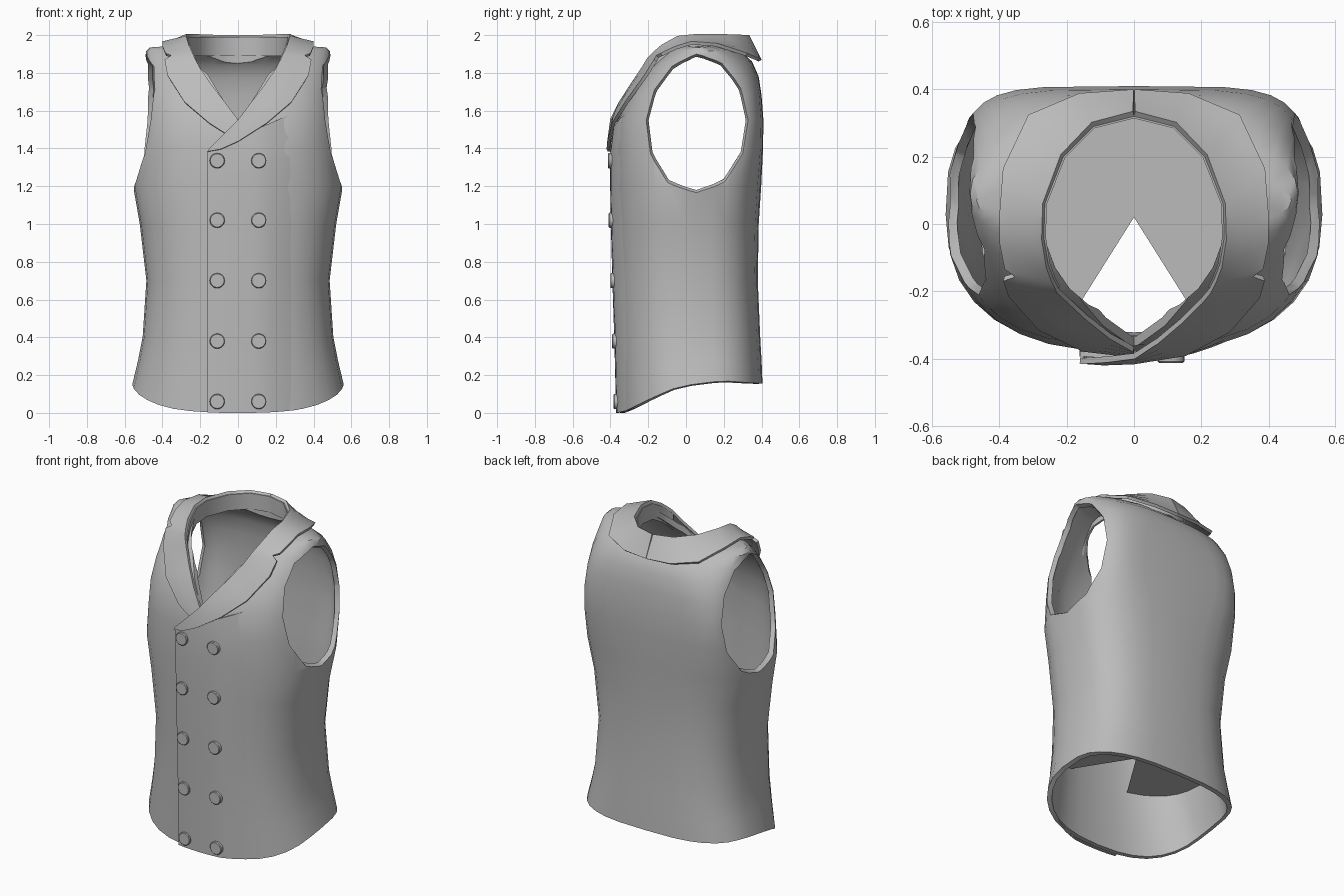
import bpy, bmesh, math
from mathutils import Vector

if "Cube" in bpy.data.objects:
    bpy.data.objects.remove(bpy.data.objects["Cube"])

grey = bpy.data.materials.new("grey_cloth")
grey.diffuse_color = (0.5, 0.5, 0.5, 1)
grey.use_nodes = True
grey.node_tree.nodes["Principled BSDF"].inputs["Base Color"].default_value = grey.diffuse_color


def make(name, verts, faces):
    me = bpy.data.meshes.new(name)
    me.from_pydata([Vector(v) for v in verts], [], faces)
    me.materials.append(grey)
    ob = bpy.data.objects.new(name, me)
    bpy.context.collection.objects.link(ob)
    return ob


def solidify(ob, t, offset):
    m = ob.modifiers.new("thickness", 'SOLIDIFY')
    m.thickness, m.offset = t, offset


def finish(ob, angle=35):
    # bake the modifiers, then smooth with sharp edges kept
    dg = bpy.context.evaluated_depsgraph_get()
    me = bpy.data.meshes.new_from_object(ob.evaluated_get(dg))
    ob.modifiers.clear()
    ob.data = me
    bpy.ops.object.select_all(action='DESELECT')
    ob.select_set(True)
    bpy.context.view_layer.objects.active = ob
    bpy.ops.object.shade_smooth_by_angle(angle=math.radians(angle))


def lerp_table(tab, v):
    if v <= tab[0][0]:
        return tab[0][1:]
    for p, q in zip(tab, tab[1:]):
        if v <= q[0]:
            f = (v - p[0]) / (q[0] - p[0])
            return tuple(a + (b - a) * f for a, b in zip(p[1:], q[1:]))
    return tab[-1][1:]


# torso sections: z, half width, front y, back y, front roundness, back roundness
ROWS = [(0, .56, -.35, .405, 2.4, 3), (.2, .53, -.355, .40, 2.4, 3),
        (.4, .505, -.36, .393, 2.4, 3), (.7, .485, -.37, .38, 2.4, 3),
        (1.0, .52, -.378, .385, 2.4, 3), (1.2, .555, -.382, .398, 2.4, 3.2),
        (1.4, .53, -.38, .408, 2.6, 4.5), (1.55, .515, -.36, .41, 2.8, 5),
        (1.68, .505, -.305, .40, 2.8, 4.5), (1.78, .497, -.235, .385, 2.8, 3.5),
        (1.86, .492, -.16, .35, 2.8, 2.6), (1.915, .487, -.08, .26, 2.6, 2.4),
        (1.935, .468, -.01, .15, 2.4, 2.4)]
HEM = [(-.35, 0), (-.3, .02), (-.2, .07), (-.08, .125), (.05, .155), (.2, .17), (.4, .155)]


def hem(y):
    return lerp_table(HEM, y)[0]


def section(row, ang, inset=0):
    a, yf, yb, nf, nb = row
    cy = (yf + yb) / 2
    c, s = math.cos(ang), math.sin(ang)
    n = nf if s < 0 else nb
    x = (a - inset) * math.copysign(abs(c) ** (2 / n), c)
    y = cy + ((yb - yf) / 2 - inset) * math.copysign(abs(s) ** (2 / n), s)
    return x, y


def front_y(x, z):
    a, yf, yb, n, _ = lerp_table(ROWS, z)
    cy = (yf + yb) / 2
    return cy - (cy - yf) * max(0, 1 - (abs(x) / a) ** n) ** (1 / n)


# torso shell
N = 32
verts, faces = [], []
for i, row in enumerate(ROWS):
    for j in range(N):
        x, y = section(row[1:], 2 * math.pi * j / N)
        z = row[0]
        if z < .4:
            z = hem(y) + z / .4 * (.4 - hem(y))
        if z > 1.9:
            z += .03 * (1 - abs(x) / row[1])
        verts.append((x, y, z))
for i in range(len(ROWS) - 1):
    for j in range(N):
        k = (j + 1) % N
        faces.append((i * N + j, i * N + k, (i + 1) * N + k, (i + 1) * N + j))
faces.append([(len(ROWS) - 1) * N + j for j in range(N)])
torso = make("torso", verts, faces)
solidify(torso, .028, -1)


def prism(name, lo, hi):
    n = len(lo)
    f = [(j, (j + 1) % n, n + (j + 1) % n, n + j) for j in range(n)]
    ob = make(name, lo + hi, f + [tuple(range(n))[::-1], tuple(range(n, 2 * n))])
    bm = bmesh.new()
    bm.from_mesh(ob.data)
    bmesh.ops.recalc_face_normals(bm, faces=bm.faces)
    bm.to_mesh(ob.data)
    bm.free()
    ob.hide_render = True
    m = torso.modifiers.new(name, 'BOOLEAN')
    m.operation, m.solver, m.object = 'DIFFERENCE', 'EXACT', ob
    return ob


def oval(x, ry, rz):
    return [(x, .055 + ry * math.sin(2 * math.pi * j / 12), 1.55 + rz * math.cos(2 * math.pi * j / 12))
            for j in range(12)]


# armholes, round neck and V neck
cutters = [prism("armhole_cutter", oval(s * .34, .205, .27), oval(s * .64, .355, .435)) for s in (1, -1)]
ring = [(.27 * math.cos(2 * math.pi * j / 24), .02 + .30 * math.sin(2 * math.pi * j / 24)) for j in range(24)]
cutters.append(prism("neck_cutter", [(x, y, 1.7) for x, y in ring], [(x, y, 2.3) for x, y in ring]))
vee = [(-.27, 2.3), (-.27, 1.97), (0, 1.53), (.27, 1.97), (.27, 2.3)]
cutters.append(prism("vee_cutter", [(x, -1, z) for x, z in vee], [(x, .051, z) for x, z in vee]))
finish(torso)
for c in cutters:
    bpy.data.objects.remove(c)

# overlapping front panel, fading into the torso on the right
NX, NZ = 10, 14
verts, faces = [], []
for i in range(NX + 1):
    x = -.16 + .48 * i / NX
    off = .006 if x < .13 else .006 - .03 * (x - .13) / .19
    z0, z1 = hem(front_y(x, 0)), 1.385 + (x + .16) * .45
    for j in range(NZ + 1):
        z = z0 + (z1 - z0) * j / NZ
        verts.append((x, front_y(x, z) - off, z))
for i in range(NX):
    for j in range(NZ):
        a = i * (NZ + 1) + j
        faces.append((a, a + NZ + 1, a + NZ + 2, a + 1))
panel = make("front_panel", verts, faces)
solidify(panel, .014, 1)
finish(panel)

# collar and lapels: inner edge, outer edge, from back centre to lapel tip
EDGE = [((0, .32, 1.99), (0, .385, 1.86)), ((.12, .29, 1.99), (.16, .375, 1.865)),
        ((.21, .2, 1.99), (.31, .315, 1.89)), ((.265, .06, 1.99), (.385, .16, 1.94)),
        ((.268, -.04, 1.98), (.395, .03, 1.95)), ((.255, -.12, 1.935), (.395, -.05, 1.925)),
        ((.24, -.16, 1.90), (.38, -.125, 1.89)), ((.235, -.17, 1.89), (.35, -.145, 1.88)),
        ((.225, -.19, 1.87), (.385, -.155, 1.86)), ((.2, -.22, 1.82), (.37, -.205, 1.78)),
        ((.14, -.28, 1.73), (.28, -.30, 1.64)), ((.07, -.33, 1.64), (.15, -.37, 1.53)),
        ((0, -.37, 1.55), (0, -.39, 1.435)), ((-.08, -.39, 1.47), (-.09, -.39, 1.395)),
        ((-.15, -.39, 1.40), (-.16, -.39, 1.382))]
COLS = 5
for s, name in ((1, "left_lapel"), (-1, "right_lapel")):
    verts, faces = [], []
    count = 15 if s > 0 else 13
    for k in range(count):
        a, b = Vector(EDGE[k][0]), Vector(EDGE[k][1])
        off = .004 if s < 0 else .004 + .02 * min(1, max(0, (k - 9) / 3))
        for c in range(COLS):
            p = a.lerp(b, c / (COLS - 1))
            if k >= 8:
                p.y = min(p.y + (0 if s > 0 else .018 * min(1, (k - 8) / 3)), front_y(p.x, p.z) - off)
            verts.append((s * p.x, p.y, p.z))
    for k in range(count - 1):
        for c in range(COLS - 1):
            q = k * COLS + c
            f = (q, q + COLS, q + COLS + 1, q + 1)
            faces.append(f if s > 0 else f[::-1])
    lapel = make(name, verts, faces)
    solidify(lapel, .018, 1)
    finish(lapel)

# collar stand around the neck
path = [e[0] for e in EDGE[:9]]
path = [(-x, y, z) for x, y, z in path[:0:-1]] + path
n = len(path)
stand = make("collar_stand", path + [(x, y, z - .1) for x, y, z in path],
             [(j, j + 1, n + j + 1, n + j) for j in range(n - 1)])
solidify(stand, .012, 0)
finish(stand)

# inner lining disc with a wedge left open at the front
row = lerp_table(ROWS, .42)
fan = [(0, .02, .42)]
for j in range(25):
    x, y = section(row, math.radians(-68 + 316 * j / 24), .02)
    fan.append((x, y, .42))
lining = make("inner_lining", fan, [(0, j, j + 1) for j in range(1, 25)])
finish(lining)

# two columns of buttons
for x in (-.11, .11):
    for z in (.06, .38, .70, 1.02, 1.335):
        y = front_y(x, z) - .02
        bpy.ops.mesh.primitive_cylinder_add(vertices=20, radius=.04, depth=.03,
                                            location=(x, y, z), rotation=(math.pi / 2, 0, 0))
        b = bpy.context.object
        b.name = "button"
        b.data.materials.append(grey)
        m = b.modifiers.new("edge", 'BEVEL')
        m.width, m.segments = .004, 1
        finish(b)
